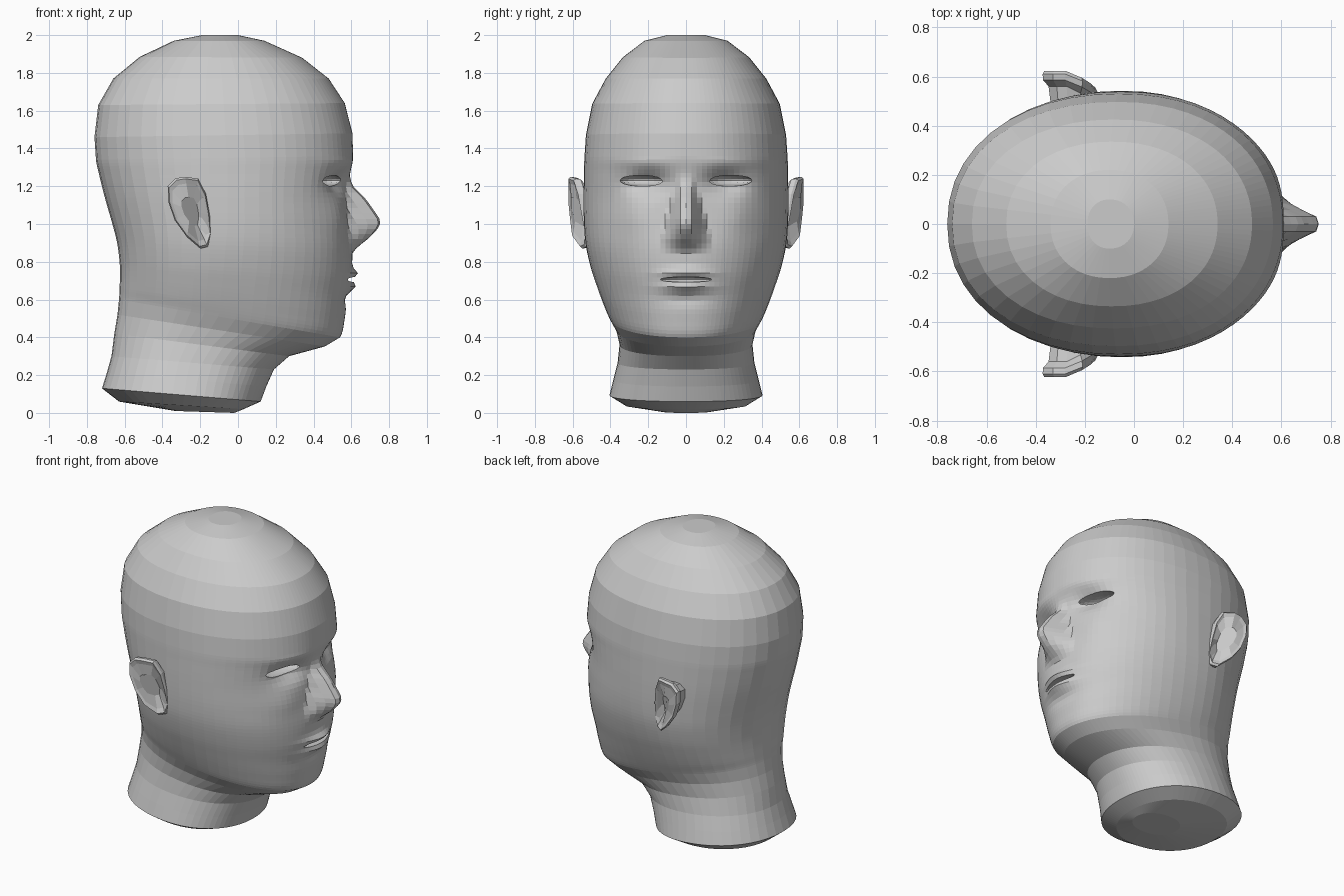
import bpy, bmesh, math

if "Cube" in bpy.data.objects:
    bpy.data.objects.remove(bpy.data.objects["Cube"])

grey = bpy.data.materials.new("plain grey")
grey.diffuse_color = (0.6, 0.6, 0.6, 1)
grey.use_nodes = True
grey.node_tree.nodes["Principled BSDF"].inputs["Base Color"].default_value = grey.diffuse_color


def make_object(name, bm):
    bmesh.ops.recalc_face_normals(bm, faces=bm.faces)
    mesh = bpy.data.meshes.new(name)
    bm.to_mesh(mesh)
    bm.free()
    mesh.materials.append(grey)
    ob = bpy.data.objects.new(name, mesh)
    bpy.context.collection.objects.link(ob)
    return ob


def loft(name, rings):
    bm = bmesh.new()
    loops = [[bm.verts.new(p) for p in ring] for ring in rings]
    n = len(loops[0])
    for a, b in zip(loops, loops[1:]):
        for i in range(n):
            bm.faces.new((a[i], a[(i + 1) % n], b[(i + 1) % n], b[i]))
    bm.faces.new(loops[0])
    bm.faces.new(loops[-1])
    return make_object(name, bm)


def gauss(d, s):
    return math.exp(-(d / s) ** 2)


def lerp_table(table, z):
    if z >= table[0][0] or z <= table[-1][0]:
        return 0.0
    for (z1, v1), (z0, v0) in zip(table, table[1:]):
        if z >= z0:
            return v0 + (v1 - v0) * (z - z0) / (z1 - z0)


# Head rings, crown to neck: back z, back x, front z, front x, half width, widest x
ROWS = [
    (2.0, -.19, 2.0, .0, .10, -.1),
    (1.97, -.34, 1.97, .14, .22, -.1),
    (1.885, -.52, 1.88, .34, .335, -.09),
    (1.77, -.66, 1.77, .48, .425, -.08),
    (1.63, -.74, 1.64, .565, .497, -.07),
    (1.46, -.76, 1.48, .606, .53, -.06),
    (1.34, -.752, 1.36, .608, .538, -.05),
    (1.26, -.735, 1.27, .595, .54, -.05),
    (1.14, -.705, 1.14, .58, .542, -.05),
    (1.0, -.665, 1.0, .59, .54, -.05),
    (.90, -.64, .87, .605, .53, -.06),
    (.80, -.627, .74, .60, .505, -.07),
    (.73, -.625, .62, .58, .475, -.08),
    (.66, -.627, .50, .565, .44, -.09),
    (.60, -.63, .40, .54, .405, -.1),
    (.52, -.638, .352, .46, .37, -.14),
    (.42, -.655, .30, .27, .352, -.2),
    (.30, -.67, .23, .19, .362, -.25),
    (.21, -.695, .14, .15, .385, -.27),
    (.13, -.72, .06, .12, .405, -.28),
    (.06, -.63, .02, .03, .32, -.29),
    (.01, -.33, .0, -.02, .12, -.18),
]
NOSE = [(1.27, 0), (1.24, .005), (1.2, .025), (1.13, .10), (1.03, .162),
        (.99, .162), (.93, .10), (.88, .03), (.85, 0)]
NOSE_WIDTH = [(1.3, .045), (1.2, .05), (1.13, .07), (1.0, .105), (.92, .13), (.8, .13)]


# Facial relief: nose, eye sockets, brow, cheeks and lips
def relief(y, z):
    y = abs(y)
    w = max(lerp_table(NOSE_WIDTH, z), .045)
    d = lerp_table(NOSE, z) * min(1, max(0, (w - y) / (w - .025)))
    d -= .06 * gauss(y - .2, .11) * gauss(z - 1.215, .06)
    d += .012 * gauss(y - .22, .16) * gauss(z - 1.33, .04)
    d += .015 * gauss(y - .27, .1) * gauss(z - 1.03, .1)
    d += .035 * gauss(y, .12) * (gauss(z - .738, .025) + gauss(z - .67, .028))
    d -= .012 * gauss(y, .12) * gauss(z - .6, .03)
    return d


def spline(a, b, c, d, t):
    return .5 * (2 * b + (c - a) * t + (2 * a - 5 * b + 4 * c - d) * t * t
                 + (3 * b - a - 3 * c + d) * t ** 3)


def head_ring(row, columns=64, n=2.15):
    zb, xb, zf, xf, w, xc = row
    ring = []
    for i in range(columns):
        u = 2 * math.pi * i / columns
        t = u - .55 * math.sin(u)          # closer columns on the face
        c, s = math.cos(t), math.sin(t)
        reach = xf - xc if c > 0 else xc - xb
        x = xc + reach * math.copysign(abs(c) ** (2 / n), c)
        y = w * math.copysign(abs(s) ** (2 / n), s)
        z = zb + (zf - zb) * (x - xb) / (xf - xb)
        if c > 0:
            x += relief(y, z)
        ring.append((x, y, z))
    return ring


rings = []
last = len(ROWS) - 1
for k in range(last):
    steps = 5 if 6 <= k <= 13 else 1       # closer rows on the face
    four = [ROWS[min(max(k + j, 0), last)] for j in (-1, 0, 1, 2)]
    for j in range(steps):
        rings.append(head_ring([spline(*q, j / steps) for q in zip(*four)]))
rings.append(head_ring(ROWS[-1]))
head = loft("head", rings)


# Eye and mouth openings
def cut_opening(name, loc, size, turn):
    bm = bmesh.new()
    bmesh.ops.create_uvsphere(bm, u_segments=20, v_segments=10, radius=1)
    bmesh.ops.scale(bm, vec=size, verts=bm.verts)
    cutter = make_object(name, bm)
    cutter.location = loc
    cutter.rotation_euler.z = turn
    cutter.hide_render = True
    cutter.display_type = 'WIRE'
    mod = head.modifiers.new(name, 'BOOLEAN')
    mod.operation = 'DIFFERENCE'
    mod.solver = 'EXACT'
    mod.object = cutter


for side in (-1, 1):
    cut_opening("eye_cutter", (.48, side * .23, 1.23), (.08, .125, .03), side * .35)
cut_opening("mouth_cutter", (.605, 0, .706), (.06, .15, .014), 0)

# Ears: an egg-shaped outline lofted outward, with a shallow hollow
EAR = [(-.28, 1.25), (-.21, 1.24), (-.17, 1.16), (-.15, 1.05), (-.14, .94), (-.16, .88),
       (-.20, .87), (-.27, .93), (-.335, 1.02), (-.37, 1.12), (-.372, 1.2), (-.33, 1.242)]


def ear_ring(scale, offset, side):
    ring = []
    for x, z in EAR:
        flare = min(.62, .55 + .6 * max(0, -.14 - x)) - .12 * max(0, 1.1 - z)
        ring.append((-.25 + (x + .25) * scale,
                     side * (flare + offset if offset > -.1 else .46),
                     1.07 + (z - 1.07) * scale))
    return ring


for side, label in ((-1, "right"), (1, "left")):
    loft(label + "_ear", [ear_ring(s, o, side) for s, o in
                          ((.7, -.2), (.8, -.06), (.98, -.035), (1, -.01), (.94, .003),
                           (.8, -.005), (.4, -.012))])
